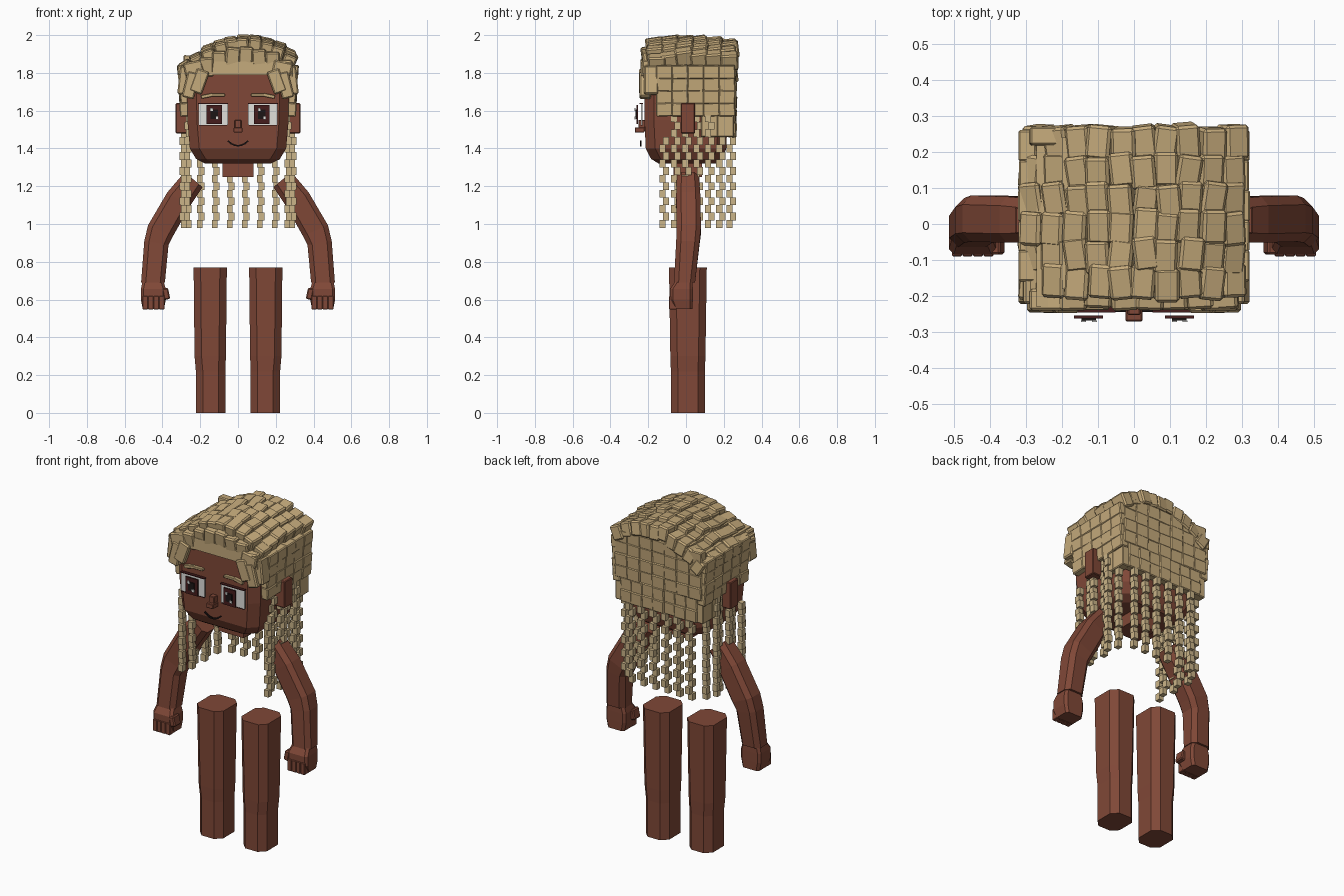
import bpy, bmesh, math, random
from mathutils import Matrix, Vector, Euler

random.seed(4)
old = bpy.data.objects.get("Cube")
if old:
    bpy.data.objects.remove(old, do_unlink=True)


def material(name, rgb):
    m = bpy.data.materials.new(name)
    m.use_nodes = True
    m.diffuse_color = (*rgb, 1)
    m.node_tree.nodes["Principled BSDF"].inputs["Base Color"].default_value = (*rgb, 1)
    return m


SKIN = material("brown skin", (0.215, 0.064, 0.038))
HAIR = material("sandy hair", (0.56, 0.405, 0.2))
BEAD = material("light sandy braid", (0.6, 0.46, 0.25))
WHITE = material("eye white", (0.75, 0.75, 0.72))
IRIS = material("dark red brown", (0.06, 0.012, 0.012))
BLACK = material("near black", (0.012, 0.008, 0.008))


def finish(name, bm, mat, bevel=0, mirror=False):
    bmesh.ops.recalc_face_normals(bm, faces=bm.faces)
    mesh = bpy.data.meshes.new(name)
    bm.to_mesh(mesh)
    bm.free()
    mesh.materials.append(mat)
    ob = bpy.data.objects.new(name, mesh)
    bpy.context.collection.objects.link(ob)
    if mirror:
        mod = ob.modifiers.new("Mirror", 'MIRROR')
        mod.use_mirror_merge = False
    if bevel:
        mod = ob.modifiers.new("Bevel", 'BEVEL')
        mod.width = bevel
        mod.segments = 1


def boxes(name, items, mat, bevel=0, mirror=False):
    """Each item is centre, size and an optional rotation in degrees."""
    bm = bmesh.new()
    for centre, size, *rot in items:
        turn = Euler([math.radians(a) for a in (rot[0] if rot else (0, 0, 0))])
        mat4 = (Matrix.Translation(centre) @ turn.to_matrix().to_4x4()
                @ Matrix.Diagonal((*size, 1)))
        bmesh.ops.create_cube(bm, size=1, matrix=mat4)
    finish(name, bm, mat, bevel, mirror)


def loft(name, sections, cut, mat, mirror=False):
    """Chamfered box sections: centre, half width, half depth, tilt about y."""
    bm = bmesh.new()
    rings = []
    for centre, hx, hy, tilt in sections:
        turn = Matrix.Rotation(math.radians(tilt), 3, 'Y')
        cx, cy = hx - cut, hy - cut
        pts = [(hx, -cy), (hx, cy), (cx, hy), (-cx, hy),
               (-hx, cy), (-hx, -cy), (-cx, -hy), (cx, -hy)]
        rings.append([bm.verts.new(Vector(centre) + turn @ Vector((x, y, 0)))
                      for x, y in pts])
    for a, b in zip(rings, rings[1:]):
        for i in range(8):
            j = (i + 1) % 8
            bm.faces.new((a[i], a[j], b[j], b[i]))
    bm.faces.new(rings[0])
    bm.faces.new(rings[-1])
    finish(name, bm, mat, 0, mirror)


# Body
loft("legs", [((0.145, 0.01, 0), 0.078, 0.09, 0),
              ((0.145, 0.01, 0.22), 0.078, 0.09, 0),
              ((0.147, 0.01, 0.30), 0.083, 0.093, 0),
              ((0.147, 0.01, 0.77), 0.088, 0.1, 0)], 0.037, SKIN, True)
loft("arms", [((0.235, 0.01, 1.235), 0.062, 0.058, -40),
              ((0.315, 0.012, 1.13), 0.07, 0.064, -33),
              ((0.41, 0.015, 0.965), 0.072, 0.064, -24),
              ((0.432, 0.01, 0.90), 0.065, 0.062, -10),
              ((0.45, -0.008, 0.69), 0.063, 0.056, 0)], 0.025, SKIN, True)
loft("fists", [((0.448, -0.015, 0.55), 0.056, 0.05, 0),
               ((0.448, -0.024, 0.60), 0.066, 0.06, 0),
               ((0.448, -0.024, 0.655), 0.066, 0.06, 0),
               ((0.45, -0.01, 0.70), 0.055, 0.045, 0)], 0.014, SKIN, True)
boxes("fingers", [((0.404 + 0.029 * i, -0.07, 0.583), (0.028, 0.04, 0.07))
                  for i in range(4)], SKIN, 0.003, True)
boxes("thumbs", [((0.381, -0.055, 0.63), (0.033, 0.06, 0.06), (0, 12, 0))],
      SKIN, 0.006, True)
boxes("neck", [((0, 0.01, 1.3), (0.165, 0.15, 0.1))], SKIN)

# Head and face
loft("head", [((0, 0.01, 1.32), 0.175, 0.155, 0),
              ((0, 0.005, 1.345), 0.222, 0.19, 0),
              ((0, 0, 1.40), 0.255, 0.213, 0),
              ((0, 0, 1.55), 0.268, 0.22, 0),
              ((0, 0, 1.83), 0.27, 0.22, 0)], 0.05, SKIN)
boxes("ears", [((0.295, 0.01, 1.56), (0.07, 0.075, 0.16))], SKIN, 0.004, True)
boxes("nose", [((0, -0.235, 1.52), (0.035, 0.035, 0.06)),
               ((0, -0.245, 1.498), (0.046, 0.05, 0.028))], SKIN, 0.003)
boxes("eye_whites", [((0.132, -0.235, 1.58), (0.156, 0.008, 0.11))], WHITE, 0, True)
boxes("irises", [((0.126, -0.258, 1.58), (0.08, 0.008, 0.1))], IRIS, 0, True)
boxes("pupils", [((0.126, -0.265, 1.58), (0.04, 0.006, 0.05))], BLACK, 0, True)
boxes("eyelids", [((0.132, -0.237, 1.638), (0.16, 0.018, 0.005)),
                  ((0.132, -0.236, 1.523), (0.15, 0.01, 0.004))], IRIS, 0, True)
boxes("eye_highlights", [((s * 0.126 + dx, -0.27, z), (0.014, 0.004, 0.016))
                         for s in (-1, 1) for dx, z in ((-0.014, 1.605), (0.016, 1.56))],
      WHITE)
boxes("eyebrows", [((0.105, -0.228, 1.683), (0.07, 0.02, 0.014), (0, 0, 0)),
                   ((0.165, -0.228, 1.678), (0.06, 0.02, 0.018), (0, 12, 0))],
      HAIR, 0.002, True)
smile = []
for i in range(6):
    u = (i - 2.5) / 2.5
    smile.append(((u * 0.045, -0.24, 1.415 + 0.018 * u * u),
                  (0.022, 0.008, 0.008), (0, -u * 38, 0)))
boxes("mouth", smile, BLACK)


# Hair
def crown(x):
    return 1.99 - 0.135 * (abs(x - 0.04) / 0.3) ** 2


def jit(a):
    return random.uniform(-a, a)


boxes("scalp", [((0, 0.01, 1.825), (0.54, 0.48, 0.07)),
                ((0.01, 0.03, 1.875), (0.42, 0.42, 0.06)),
                ((0, 0.12, 1.7), (0.55, 0.25, 0.24))], HAIR)
top = []
for row in range(6):
    for col in range(10):
        x = -0.268 + 0.0596 * col
        y = -0.16 + 0.077 * row
        slope = math.degrees(0.27 * (x - 0.04) / 0.09)
        z = crown(x) - 0.032 - 0.025 * abs(row - 2.2) / 3
        top.append(((x + jit(0.006), y + jit(0.007), z + jit(0.009)),
                    (0.068, 0.094, 0.085),
                    (6 + jit(4), slope * 0.6, jit(8))))
boxes("crown_locks", top, HAIR, 0.008)

front = []
for col in range(8):
    x = -0.238 + 0.07 * col
    front.append(((x, -0.205 + jit(0.006), crown(x) - 0.1 + jit(0.008)),
                  (0.076, 0.055, 0.1), (8, jit(5), jit(4))))
boxes("front_locks", front, HAIR, 0.008)

# Tilted locks framing the forehead
boxes("fringe", [((0.205, -0.225, 1.755), (0.07, 0.045, 0.125), (0, -20, 0)),
                 ((0.25, -0.215, 1.735), (0.065, 0.06, 0.14), (0, -14, 0)),
                 ((0.284, -0.185, 1.76), (0.06, 0.075, 0.15), (0, -6, 0)),
                 ((0.235, -0.21, 1.825), (0.1, 0.06, 0.07), (0, 12, 0))],
      HAIR, 0.007, True)

side = []
for row in range(4):
    for col in range(5):
        side.append(((0.28 + 0.004 * row + jit(0.004), -0.115 + 0.083 * col, 1.607 + 0.066 * row),
                     (0.05, 0.087, 0.072), (jit(3), 4, 0)))
side += [((0.265, y, 1.52), (0.055, 0.09, 0.12)) for y in (0.125, 0.21)]
boxes("side_locks", side, HAIR, 0.005, True)

# Back panel narrows towards its lower edge
back = []
for row in range(6):
    width = 0.072 if row < 2 else 0.082
    for col in range(7):
        back.append((((col - 3) * width, 0.24 + jit(0.005), 1.498 + 0.071 * row),
                     (width + 0.004, 0.05, 0.077), (-3, jit(2), 0)))
boxes("back_locks", back, HAIR, 0.005)


# Hanging braids made of staggered beads
def braid(x, y, top_z):
    for i in range(int((top_z - 0.98) / 0.04)):
        k = 0.009 if i % 2 else -0.009
        yield ((x + k * 0.5, y + k, 1.0 + 0.04 * i), (0.03, 0.032, 0.041))


side_beads = []
for i in range(6):
    side_beads += braid(0.265 if i % 2 else 0.29, -0.115 + 0.06 * i,
                        1.46 if i == 0 else 1.58)
boxes("side_braids", side_beads, BEAD, 0, True)
back_beads = []
for i in range(6):
    back_beads += braid(-0.198 + 0.0795 * i, 0.24, 1.5)
boxes("back_braids", back_beads, BEAD)
